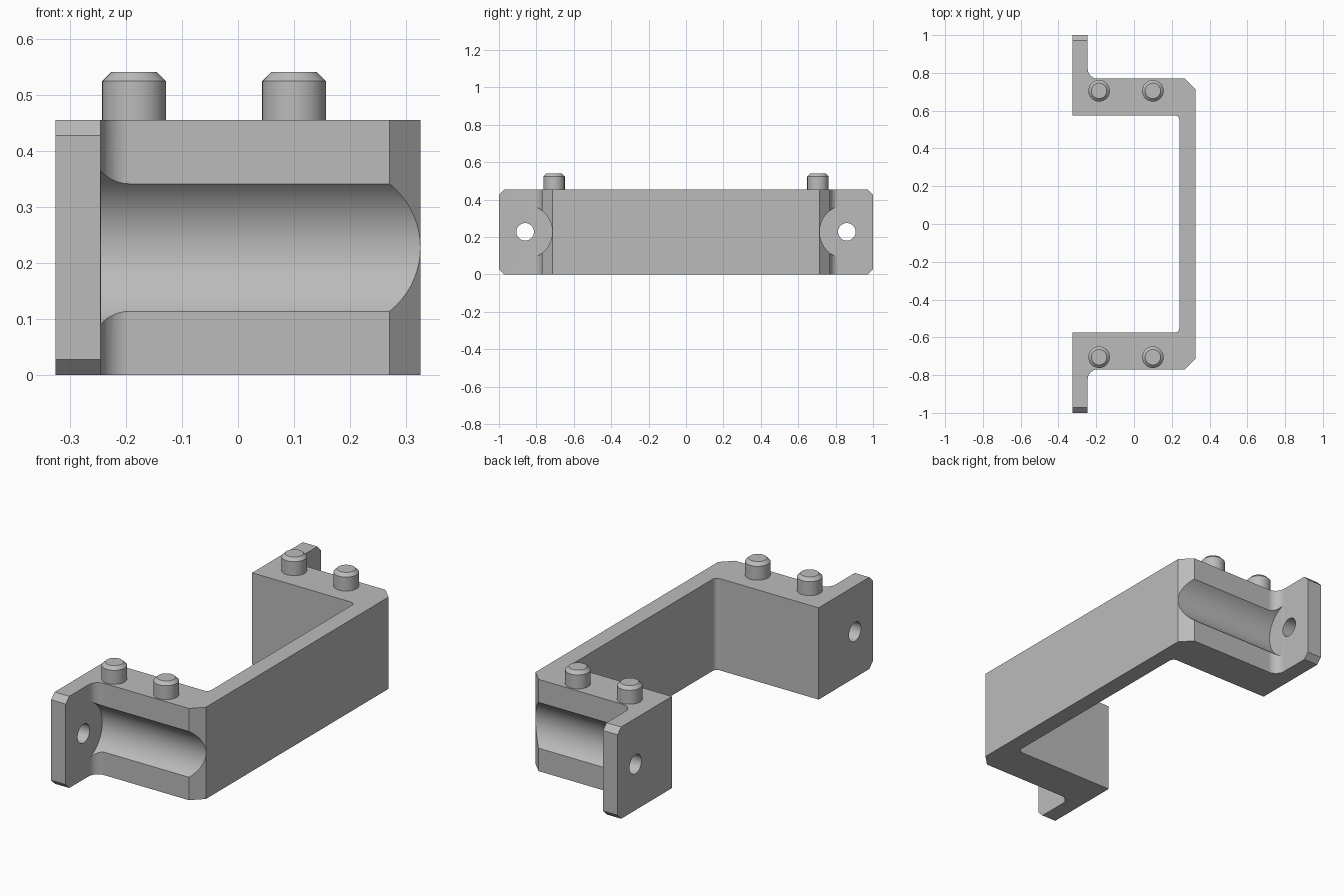
import bpy
import bmesh
from math import radians, sin, cos, pi
from mathutils import Matrix

cube = bpy.data.objects.get("Cube")
if cube:
    bpy.data.objects.remove(cube, do_unlink=True)

HEIGHT = 0.455
MID = HEIGHT / 2

grey = bpy.data.materials.new("plain grey")
grey.use_nodes = True
colour = (0.5, 0.5, 0.5, 1)
grey.diffuse_color = colour
grey.node_tree.nodes["Principled BSDF"].inputs["Base Color"].default_value = colour


def add_object(name, bm):
    bmesh.ops.recalc_face_normals(bm, faces=bm.faces[:])
    mesh = bpy.data.meshes.new(name)
    bm.to_mesh(mesh)
    bm.free()
    mesh.materials.append(grey)
    obj = bpy.data.objects.new(name, mesh)
    bpy.context.collection.objects.link(obj)
    return obj


def finish(obj):
    # smooth curved walls, crisp edges and flat faces
    bpy.ops.object.select_all(action='DESELECT')
    obj.select_set(True)
    bpy.context.view_layer.objects.active = obj
    bpy.ops.object.shade_smooth_by_angle(angle=radians(25))
    mod = obj.modifiers.new("flat faces", 'WEIGHTED_NORMAL')
    mod.keep_sharp = True


def arc(cx, cy, r, start, end, steps=8):
    angles = [radians(start + (end - start) * i / steps) for i in range(steps + 1)]
    return [(cx + r * cos(a), cy + r * sin(a)) for a in angles]


def rod_x(name, x0, x1, y, r, sides):
    # horizontal cylinder along x, used as a cutter
    bm = bmesh.new()
    place = Matrix.Translation(((x0 + x1) / 2, y, MID)) @ Matrix.Rotation(pi / 2, 4, 'Y')
    bmesh.ops.create_cone(bm, cap_ends=True, segments=sides, radius1=r, radius2=r,
                          depth=x1 - x0, matrix=place)
    obj = add_object(name, bm)
    obj.hide_render = True
    return obj


# Half outline of the bracket, from the spine round to the flange tip and back
half = [(0.325, 0.715), (0.27, 0.77)]
half += arc(-0.193, 0.822, 0.052, 270, 180)
half += [(-0.245, 1), (-0.325, 1), (-0.325, 0.575)]
half += arc(0.215, 0.55, 0.025, 90, 0)
outline = half + [(x, -y) for x, y in reversed(half)]

# Bracket body: extruded outline with chamfered flange corners
bm = bmesh.new()
face = bm.faces.new([bm.verts.new((x, y, 0)) for x, y in outline])
top = bmesh.ops.extrude_face_region(bm, geom=[face])["geom"]
bmesh.ops.translate(bm, vec=(0, 0, HEIGHT),
                    verts=[g for g in top if isinstance(g, bmesh.types.BMVert)])
corners = [e for e in bm.edges
           if all(abs(v.co.y) > 0.99 for v in e.verts)
           and abs(e.verts[0].co.z - e.verts[1].co.z) < 0.01]
bmesh.ops.bevel(bm, geom=corners, offset=0.028, segments=1, affect='EDGES')
bracket = add_object("bracket", bm)

# Screw holes and round clearance grooves
bpy.context.view_layer.objects.active = bracket
for side in (-1, 1):
    for name, x0, r, sides in (("screw_hole", -0.4, 0.047, 32), ("groove", -0.244, 0.145, 64)):
        cutter = rod_x(name, x0, 0.5, side * 0.86, r, sides)
        mod = bracket.modifiers.new(name, 'BOOLEAN')
        mod.operation = 'DIFFERENCE'
        mod.solver = 'EXACT'
        mod.object = cutter
        bpy.ops.object.modifier_apply(modifier=mod.name)
        bpy.data.objects.remove(cutter, do_unlink=True)
finish(bracket)

# Locating pegs with chamfered tips
for y_name, y in (("front", -0.705), ("back", 0.705)):
    for x_name, x in (("right", -0.185), ("left", 0.1)):
        bm = bmesh.new()
        bmesh.ops.create_cone(bm, cap_ends=True, segments=40, radius1=0.057, radius2=0.057,
                              depth=0.1, matrix=Matrix.Translation((x, y, 0.49)))
        rim = [e for e in bm.edges if all(v.co.z > 0.53 for v in e.verts)]
        bmesh.ops.bevel(bm, geom=rim, offset=0.016, segments=1, affect='EDGES')
        finish(add_object(f"{y_name}_{x_name}_peg", bm))
